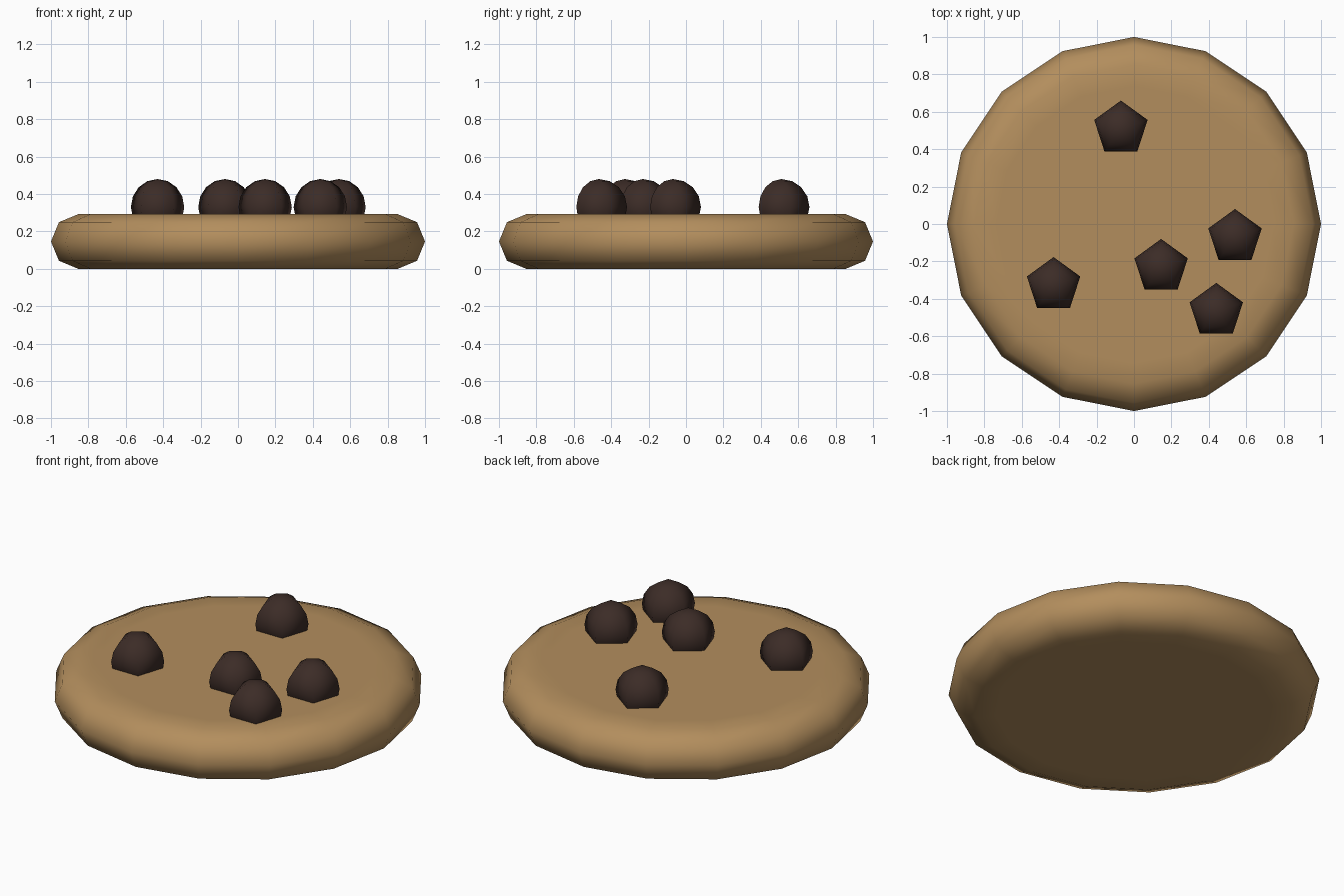
import bpy, bmesh, math

if "Cube" in bpy.data.objects:
    bpy.data.objects.remove(bpy.data.objects["Cube"])


def material(name, color):
    m = bpy.data.materials.new(name)
    m.diffuse_color = color
    m.use_nodes = True
    m.node_tree.nodes["Principled BSDF"].inputs["Base Color"].default_value = m.diffuse_color
    return m


def finish(bm, name, mat):
    bmesh.ops.recalc_face_normals(bm, faces=bm.faces)
    for f in bm.faces:
        f.smooth = True
    me = bpy.data.meshes.new(name)
    bm.to_mesh(me)
    bm.free()
    me.materials.append(mat)
    ob = bpy.data.objects.new(name, me)
    bpy.context.collection.objects.link(ob)
    return ob


dough = material("dough", (0.45, 0.27, 0.11, 1))
chocolate = material("chocolate", (0.045, 0.025, 0.02, 1))

# Cookie: 16-sided disc with a rounded rim (half of an octagon in section)
SIDES, R = 16, 0.146
profile = [(0.74, 0)]
for i in range(5):
    a = -math.pi / 2 + i * math.pi / 4
    profile.append((1 - R + R * math.cos(a), R + R * math.sin(a)))
profile.append((0.74, 2 * R))

bm = bmesh.new()
rings = [[bm.verts.new((r * math.cos(math.tau * k / SIDES),
                        r * math.sin(math.tau * k / SIDES), z))
          for k in range(SIDES)] for r, z in profile]
for lo, hi in zip(rings, rings[1:]):
    for k in range(SIDES):
        n = (k + 1) % SIDES
        bm.faces.new((lo[k], lo[n], hi[n], hi[k]))
bm.faces.new(rings[0][::-1])
bm.faces.new(rings[-1])
finish(bm, "cookie", dough)

# Chocolate chips: five-sided balls half sunk in the dough
chips = [(-0.07, 0.51), (0.54, -0.07), (0.145, -0.23), (0.44, -0.465), (-0.43, -0.327)]
for i, (x, y) in enumerate(chips):
    bm = bmesh.new()
    bmesh.ops.create_uvsphere(bm, u_segments=5, v_segments=8, radius=0.15)
    # turn one corner towards +y
    v = max(bm.verts, key=lambda p: math.hypot(p.co.x, p.co.y))
    turn = math.pi / 2 - math.atan2(v.co.y, v.co.x)
    ob = finish(bm, f"chocolate_chip_{i + 1}", chocolate)
    ob.location = (x, y, 0.33)
    ob.rotation_euler.z = turn
